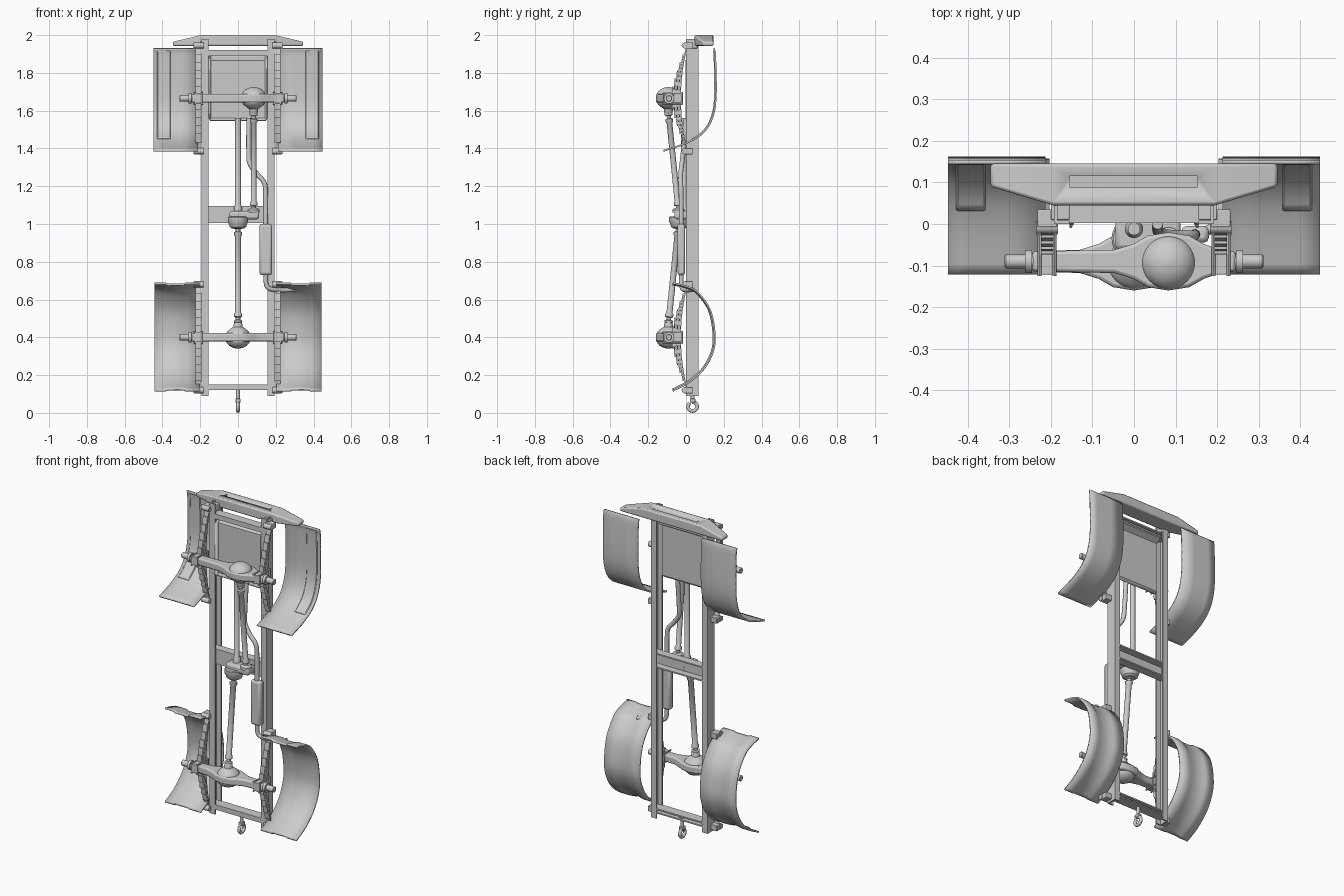
import bpy, bmesh, math
from mathutils import Vector

if "Cube" in bpy.data.objects:
    bpy.data.objects.remove(bpy.data.objects["Cube"])


def mesh(name, verts, faces, bevel=0.0, solid=0.0):
    bm = bmesh.new()
    vs = [bm.verts.new(v) for v in verts]
    for f in faces:
        bm.faces.new([vs[i] for i in f])
    bmesh.ops.recalc_face_normals(bm, faces=bm.faces)
    me = bpy.data.meshes.new(name)
    bm.to_mesh(me)
    bm.free()
    ob = bpy.data.objects.new(name, me)
    bpy.context.collection.objects.link(ob)
    if solid:
        m = ob.modifiers.new("Solid", 'SOLIDIFY')
        m.thickness, m.offset = solid, 0
    if bevel:
        m = ob.modifiers.new("Bevel", 'BEVEL')
        m.width, m.segments = bevel, 2
    bpy.ops.object.select_all(action='DESELECT')
    ob.select_set(True)
    bpy.context.view_layer.objects.active = ob
    bpy.ops.object.shade_smooth_by_angle(angle=math.radians(35))
    return ob


def loft(name, rings, closed=True, caps=True, **kw):
    n = len(rings[0])
    faces = []
    for i in range(len(rings) - 1):
        for j in range(n if closed else n - 1):
            k = (j + 1) % n
            faces.append((i * n + j, i * n + k, (i + 1) * n + k, (i + 1) * n + j))
    if caps and closed:
        faces += [tuple(range(n)), tuple((len(rings) - 1) * n + j for j in range(n))]
    return mesh(name, [v for r in rings for v in r], faces, **kw)


def box(name, x, y, z, bevel=0.003):
    return loft(name, [[(x[0], y[0], c), (x[1], y[0], c), (x[1], y[1], c), (x[0], y[1], c)] for c in z],
                bevel=bevel)


def lathe(name, prof, origin, direction=(0, 0, 1), n=24):
    d, o = Vector(direction).normalized(), Vector(origin)
    q = d.to_track_quat('Z', 'Y')
    return loft(name, [[o + q @ Vector((r * math.cos(2 * math.pi * k / n), r * math.sin(2 * math.pi * k / n), h))
                        for k in range(n)] for r, h in prof])


def smooth(pts, n=5):
    p = [Vector(a) for a in pts]
    p = [2 * p[0] - p[1]] + p + [2 * p[-1] - p[-2]]
    out = []
    for a, b, c, d in zip(p, p[1:], p[2:], p[3:]):
        for i in range(n):
            t = i / n
            out.append(0.5 * (2 * b + (c - a) * t + (2 * a - 5 * b + 4 * c - d) * t * t
                              + (3 * b - a - 3 * c + d) * t ** 3))
    return out + [p[-2]]


def pipe(name, pts, r, n=5):
    cu = bpy.data.curves.new(name, 'CURVE')
    cu.dimensions, cu.bevel_depth, cu.bevel_resolution, cu.use_fill_caps = '3D', r, 3, True
    path = smooth(pts, n)
    sp = cu.splines.new('POLY')
    sp.points.add(len(path) - 1)
    for q, v in zip(sp.points, path):
        q.co = (*v, 1)
    ob = bpy.data.objects.new(name, cu)
    bpy.context.collection.objects.link(ob)
    bpy.ops.object.select_all(action='DESELECT')
    ob.select_set(True)
    bpy.context.view_layer.objects.active = ob
    bpy.ops.object.convert(target='MESH')
    bpy.ops.object.shade_smooth_by_angle(angle=math.radians(40))


def sheet(name, path, section, s, thick):
    # sweeps an (x, normal offset) section along a (y, z) path
    rings = []
    for i, p in enumerate(path):
        t = (path[min(i + 1, len(path) - 1)] - path[max(i - 1, 0)]).normalized()
        rings.append([(s * x, p.y - t.z * o, p.z + t.y * o) for x, o in section])
    return loft(name, rings, closed=False, solid=thick)


def yz(pts):
    return [(0, y, z) for y, z in pts]


def channel(name, a, b, w, depth, make):
    # C section: a..b across, depth along the open side
    t = 0.008
    c = [(0, a), (depth, a), (depth, a + t), (t, a + t), (t, b - t), (depth, b - t), (depth, b), (0, b)]
    return loft(name, [[make(u, v, e) for u, v in c] for e in w])


front_path = smooth(yz([(.148, 1.93), (.155, 1.88), (.157, 1.66), (.132, 1.545), (.08, 1.475), (0, 1.428), (-.12, 1.387)]))
rear_path = smooth(yz([(-.07, .117), (.02, .165), (.1, .24), (.147, .34), (.15, .44), (.125, .55), (.06, .64),
                       (0, .67), (-.07, .687)]))
rear_path.reverse()

for s, side in ((-1, "left"), (1, "right")):
    # frame rails
    channel(side + "_rail", 0, .065, (.09, 1.98), .037, lambda u, v, e: (s * (.192 - u), v, e))
    # fenders with pressed panels
    sheet(side + "_front_fender", front_path, [(.213, 0), (.3, 0), (.4, 0), (.447, 0)], s, .009)
    sheet(side + "_front_fender_panel", front_path[2:24], [(.355, 0), (.362, -.007), (.423, -.007), (.43, 0)], s, .004)
    sheet(side + "_rear_fender", rear_path,
          [(.203, 0), (.275, 0), (.29, -.007), (.37, -.007), (.385, 0), (.443, 0)], s, .009)
    for zc, end in ((1.665, "front"), (.4, "rear")):
        nm = side + "_" + end
        # stacked leaf spring
        for i in range(6):
            h = .275 * (1 - .155 * i)
            ring = []
            for k in range(13):
                z = h * (k / 6 - 1)
                y = -.027 - .008 * i + .035 * (z / .275) ** 2
                ring.append([(s * x, y + d, zc + z) for x, d in ((.194, 0), (.224, 0), (.224, -.007), (.194, -.007))])
            loft(nm + "_spring_leaf", ring)
        # spring hangers and eyes
        for e in (-1, 1):
            z = zc + e * .28
            box(nm + "_spring_hanger", sorted((s * .185, s * .232)), (-.008, .035), (z - .017, z + .017))
            lathe(nm + "_spring_eye", [(.015, -.026), (.015, .026)], (s * .209, -.008, z), (1, 0, 0), 16)
        # spring clamp and perch
        box(nm + "_spring_perch", sorted((s * .188, s * .231)), (-.122, -.06), (zc - .026, zc + .026))
        for dz in (-.027, .027):
            for dx in (.191, .227):
                lathe(nm + "_u_bolt", [(.005, -.125), (.005, -.018)], (s * dx, 0, zc + dz), (0, 1, 0), 8)
        box(nm + "_clamp_plate", sorted((s * .184, s * .235)), (-.027, -.016), (zc - .034, zc + .034))
        # wheel hub
        lathe(nm + "_hub", [(.02, .235), (.02, .246), (.028, .246), (.028, .262), (.017, .262), (.017, .308),
                            (.014, .311)], (0, -.09, zc), (s, 0, 0))

# axle housings and differentials
for cx, zc, d, end in ((.083, 1.665, 1, "front"), (0, .4, -1, "rear")):
    half = [(-.245, .024), (cx - .13, .028), (cx - .085, .042), (cx - .05, .062), (cx, .07), (cx + .05, .062),
            (cx + .085, .042), (cx + .125, .028), (.245, .024)]
    outline = [(x, -.09 + h) for x, h in half] + [(x, -.09 - h) for x, h in reversed(half)]
    loft(end + "_axle_housing", [[(x, y, zc + e) for x, y in outline] for e in (-.022, .022)], bevel=.008)
    lathe(end + "_differential", [(.003, .06), (.025, .056), (.045, .046), (.058, .032), (.064, .02), (.064, -.018),
                                  (.054, -.034), (.036, -.048), (.024, -.056), (.022, -.075), (.016, -.085)],
          (cx, -.093, zc), (0, 0, d), 32)


def shaft(name, a, b, r):
    L = (Vector(b) - Vector(a)).length
    half = [(r * .8, 0), (r * 1.4, .004), (r * 1.4, .014), (r * .75, .018), (r * .75, .03), (r * 1.35, .034),
            (r * 1.35, .048), (r, .056)]
    lathe(name, half + [(p, L - h) for p, h in reversed(half)], a, Vector(b) - Vector(a), 20)


# drive shafts
shaft("rear_drive_shaft", (0, -.093, .475), (0, -.04, .99), .016)
shaft("front_drive_shaft", (.083, -.093, 1.59), (.083, -.04, 1.065), .015)
lathe("input_shaft", [(.022, 1.06), (.022, 1.09), (.015, 1.1), (.015, 1.56)], (0, -.012, 0))

# transfer case
box("transfer_case", (-.045, .112), (-.062, .012), (1.025, 1.068), .012)
lathe("transfer_case_output", [(.03, .975), (.044, .985), (.048, 1.0), (.054, 1.01), (.054, 1.035), (.05, 1.04)],
      (0, -.035, 0))
lathe("transfer_case_front_flange", [(.032, 1.06), (.032, 1.075), (.02, 1.085)], (.083, -.04, 0))

# cross members
for nm, a, b, y0, dep in (("rear", .12, .15, .002, .06), ("middle", 1.005, 1.095, .01, .05), ("front", 1.89, 1.92, .002, .055)):
    channel(nm + "_cross_member", a, b, (-.186, .186), dep, lambda u, v, e: (e, y0 + u, v))

# engine bay tray
sheet("engine_tray", [Vector(p) for p in yz([(.055, 1.9), (.05, 1.885), (.018, 1.865), (.018, 1.56), (.005, 1.547)])],
      [(-.153, -.02), (-.145, 0), (.145, 0), (.153, -.02)], 1, .006)

# exhaust
pipe("exhaust_front_pipe", [(.057, .0, 1.56), (.057, -.015, 1.38), (.063, -.022, 1.32), (.1, -.028, 1.265), (.138, -.028, 1.22),
                            (.146, -.026, 1.16), (.146, -.025, .98)], .013)
box("muffler", (.114, .18), (-.045, -.005), (.73, 1.0), .012)
pipe("exhaust_tail_pipe", [(.148, -.025, .75), (.148, -.025, .69), (.158, -.022, .664), (.185, -.012, .653),
                           (.24, .015, .65), (.305, .035, .653)], .012)

# front bumper with winch slot
st = [(-.345, .09, 1.965), (-.195, .045, 2), (.195, .045, 2), (.345, .09, 1.965)]
bumper = loft("front_bumper", [[(x, y, 1.943), (x, .145, 1.943), (x, .145, z), (x, y, z)] for x, y, z in st], bevel=.007)
slot = box("slot_cutter", (-.154, .152), (.088, .115), (1.975, 2.05), 0)
slot.hide_render = True
cut = bumper.modifiers.new("Slot", 'BOOLEAN')
cut.operation, cut.object = 'DIFFERENCE', slot
bpy.context.view_layer.objects.active = bumper
for m in ("Bevel", "Slot"):
    bpy.ops.object.modifier_apply(modifier=m)
bpy.data.objects.remove(slot)
for s in (-1, 1):
    box("bumper_mount", sorted((s * .155, s * .2)), (.01, .06), (1.93, 1.97))

# tow hook
lathe("tow_hook_shank", [(.01, .06), (.01, .125), (.018, .125), (.018, .135)], (0, .035, 0), n=16)
pipe("tow_hook", [(0, .035 + .024 * math.sin(a), .034 + .024 * math.cos(a))
                  for a in [math.radians(40 * k) for k in range(9)]], .01)
box("tow_hook_latch", (-.013, .013), (.02, .05), (.055, .075))
